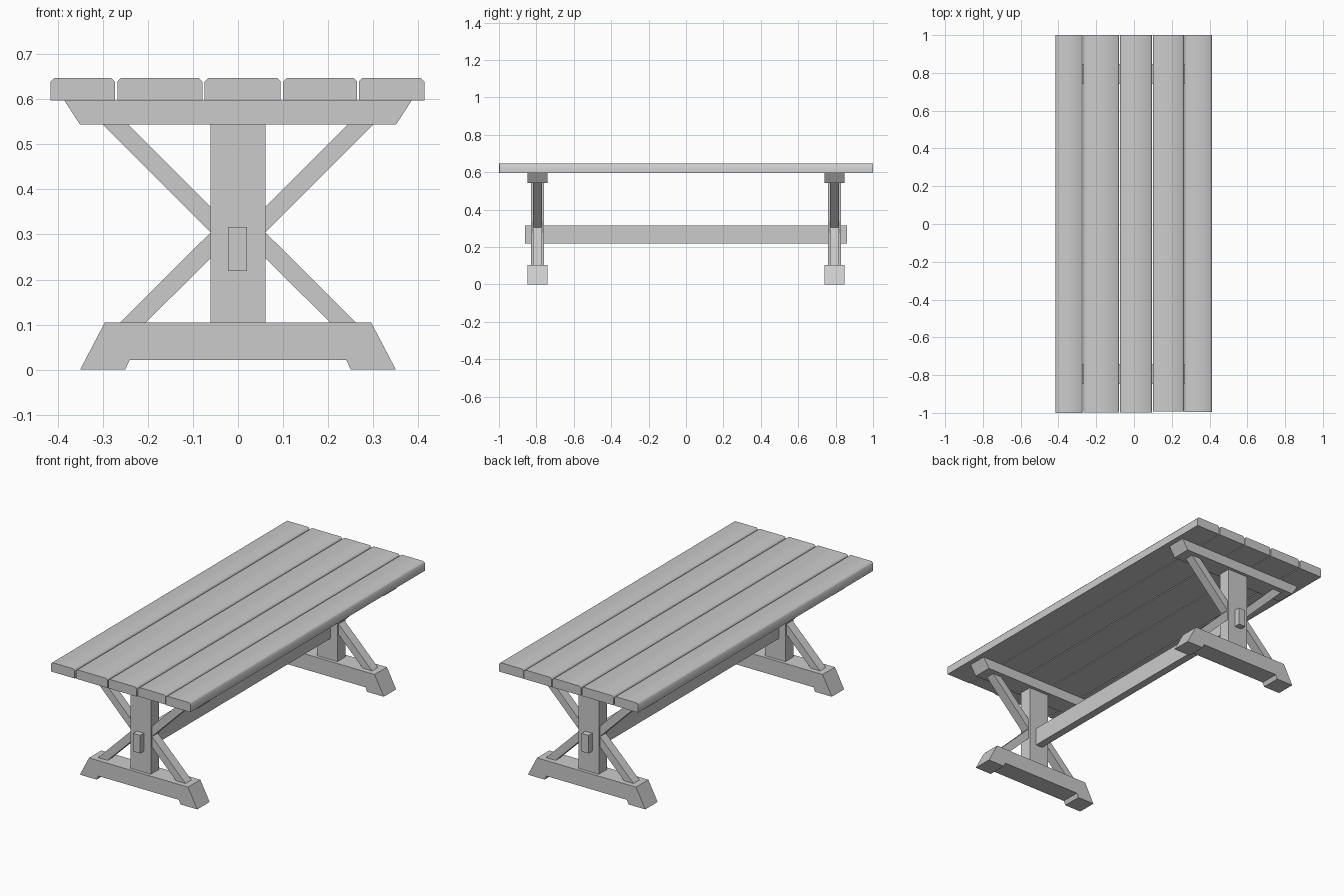
import bpy
import bmesh
import math

cube = bpy.data.objects.get("Cube")
if cube:
    bpy.data.objects.remove(cube, do_unlink=True)

grey = bpy.data.materials.new("grey_wood")
grey.use_nodes = True
colour = (0.6, 0.6, 0.6, 1)
grey.diffuse_color = colour
grey.node_tree.nodes["Principled BSDF"].inputs["Base Color"].default_value = colour


def prism(name, profile, y0, y1, smooth=False):
    """Extrude an x-z profile from y0 to y1."""
    bm = bmesh.new()
    face = bm.faces.new([bm.verts.new((x, y0, z)) for x, z in profile])
    ext = bmesh.ops.extrude_face_region(bm, geom=[face])
    verts = [v for v in ext["geom"] if isinstance(v, bmesh.types.BMVert)]
    bmesh.ops.translate(bm, verts=verts, vec=(0, y1 - y0, 0))
    bmesh.ops.recalc_face_normals(bm, faces=bm.faces)
    mesh = bpy.data.meshes.new(name)
    bm.to_mesh(mesh)
    bm.free()
    mesh.materials.append(grey)
    obj = bpy.data.objects.new(name, mesh)
    bpy.context.collection.objects.link(obj)
    if smooth:
        bpy.ops.object.select_all(action="DESELECT")
        obj.select_set(True)
        bpy.context.view_layer.objects.active = obj
        bpy.ops.object.shade_smooth_by_angle(angle=math.radians(50))
    return obj


def rect(x0, x1, z0, z1):
    return [(x0, z0), (x1, z0), (x1, z1), (x0, z1)]


def symmetric(half):
    """Complete a right-hand half profile with its mirror image."""
    return half + [(-x, z) for x, z in reversed(half)]


# Table top: five planks with chamfered upper edges
TOP, UNDER, CHAMFER = 0.647, 0.597, 0.008
planks = [(-0.415, -0.273, 1.0), (-0.267, -0.079, 0.998), (-0.074, 0.094, 0.998),
          (0.1, 0.264, 0.992), (0.268, 0.413, 0.996)]
for i, (x0, x1, end) in enumerate(planks):
    outline = [(x0, UNDER), (x1, UNDER), (x1, TOP - CHAMFER), (x1 - CHAMFER, TOP),
               (x0 + CHAMFER, TOP), (x0, TOP - CHAMFER)]
    prism(f"top_plank_{i + 1}", outline, -end, 1.0, smooth=True)

# Trestle profiles
foot = symmetric([(0.24, 0.022), (0.25, 0), (0.35, 0), (0.295, 0.105)])
beam = symmetric([(0.35, 0.543), (0.385, UNDER)])
post = rect(-0.061, 0.061, 0.105, 0.543)
upper_brace = [(0.061, 0.305), (0.299, 0.543), (0.243, 0.543), (0.061, 0.361)]
lower_brace = [(0.061, 0.304), (0.061, 0.247), (0.204, 0.105), (0.261, 0.105)]

# Two trestles, each with a foot, post, beam and four diagonal braces
for end, sign in (("front", -1), ("back", 1)):
    centre = sign * 0.794

    def part(name, profile, depth):
        prism(f"{end}_{name}", profile, centre - depth / 2, centre + depth / 2)

    part("foot", foot, 0.105)
    part("beam", beam, 0.105)
    part("post", post, 0.07)
    for side, s in (("left", 1), ("right", -1)):
        part(f"{side}_upper_brace", [(s * x, z) for x, z in upper_brace], 0.05)
        part(f"{side}_lower_brace", [(s * x, z) for x, z in lower_brace], 0.05)

# Stretcher passing through both posts
prism("stretcher", rect(-0.022, 0.02, 0.219, 0.316), -0.862, 0.862)
